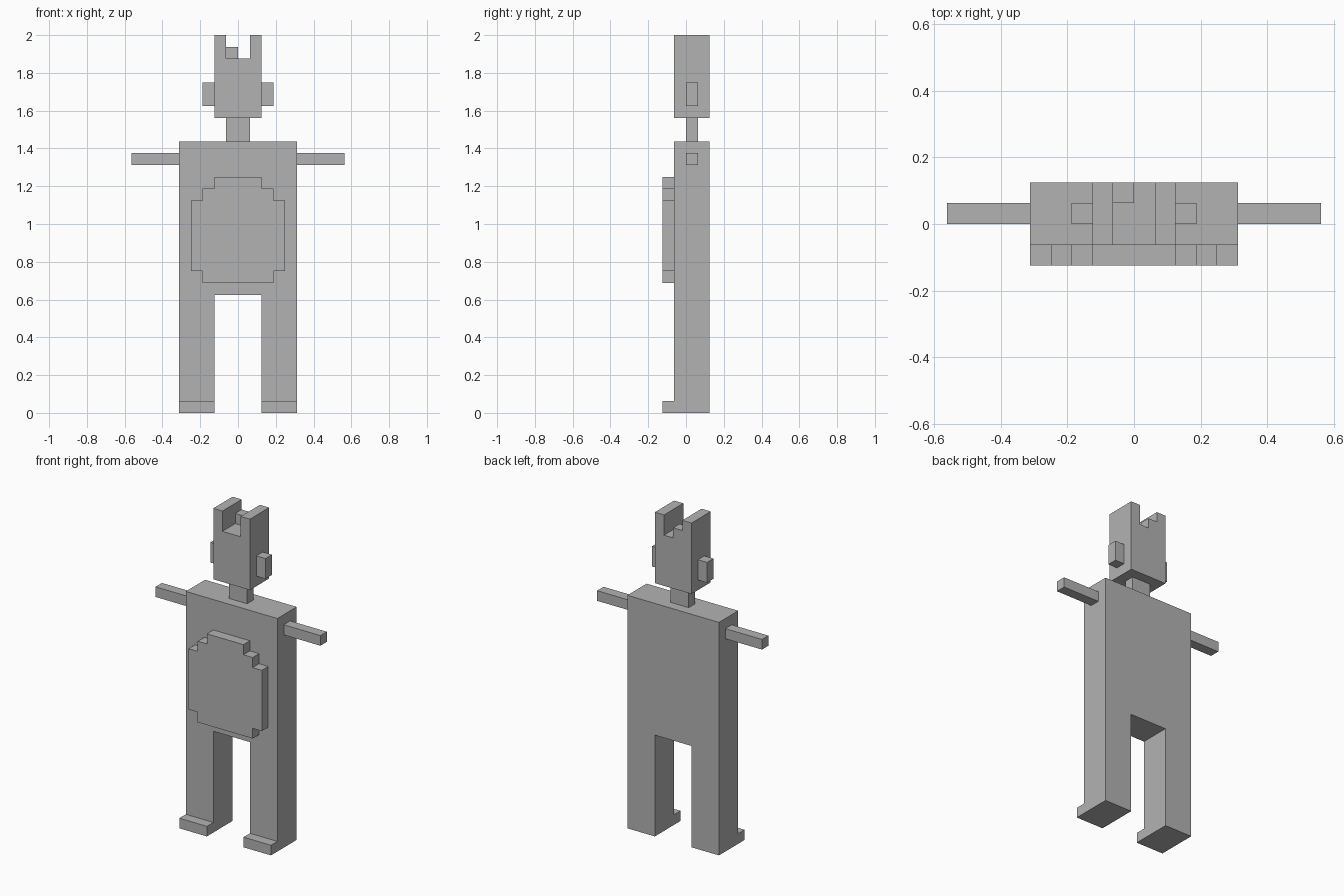
import bpy
import bmesh

cube = bpy.data.objects.get("Cube")
if cube:
    bpy.data.objects.remove(cube, do_unlink=True)

U = 1 / 16  # one block of the grid the figure is built on

grey = bpy.data.materials.new("plain grey")
grey.use_nodes = True
colour = (0.45, 0.45, 0.45, 1)
grey.diffuse_color = colour
grey.node_tree.nodes["Principled BSDF"].inputs["Base Color"].default_value = colour


def slab(name, outline, y0, y1):
    """Extrude an (x, z) outline, given in blocks, from y0 to y1."""
    bm = bmesh.new()
    face = bm.faces.new([bm.verts.new((x * U, y0 * U, z * U)) for x, z in outline])
    ext = bmesh.ops.extrude_face_region(bm, geom=[face])
    moved = [v for v in ext["geom"] if isinstance(v, bmesh.types.BMVert)]
    bmesh.ops.translate(bm, verts=moved, vec=(0, (y1 - y0) * U, 0))
    bmesh.ops.recalc_face_normals(bm, faces=bm.faces)
    mesh = bpy.data.meshes.new(name)
    bm.to_mesh(mesh)
    bm.free()
    mesh.materials.append(grey)
    obj = bpy.data.objects.new(name, mesh)
    bpy.context.collection.objects.link(obj)
    return obj


def box(name, x0, x1, y0, y1, z0, z1):
    return slab(name, [(x0, z0), (x1, z0), (x1, z1), (x0, z1)], y0, y1)


def mirrored(half):
    """Complete a right-hand half outline across x = 0."""
    return half + [(-x, z) for x, z in reversed(half)]


# Torso and legs in one piece
slab("body", mirrored([(2, 10), (2, 0), (5, 0), (5, 23)]), -1, 2)

# Stepped round belly plate
slab("belly", mirrored([(3, 11), (3, 12), (4, 12), (4, 18),
                        (3, 18), (3, 19), (2, 19), (2, 20)]), -2, -1)

# Neck, and head with two raised ridges
box("neck", -1, 1, 0, 1, 23, 25)
slab("head", mirrored([(2, 25), (2, 32), (1, 32), (1, 30)]), -1, 2)
box("crown_block", -1, 0, 1, 2, 30, 31)

# Paired parts
for side, s in (("left", 1), ("right", -1)):
    box(side + "_ear", 2 * s, 3 * s, 0, 1, 26, 28)
    box(side + "_arm", 5 * s, 9 * s, 0, 1, 21, 22)
    box(side + "_foot", 2 * s, 5 * s, -2, -1, 0, 1)
